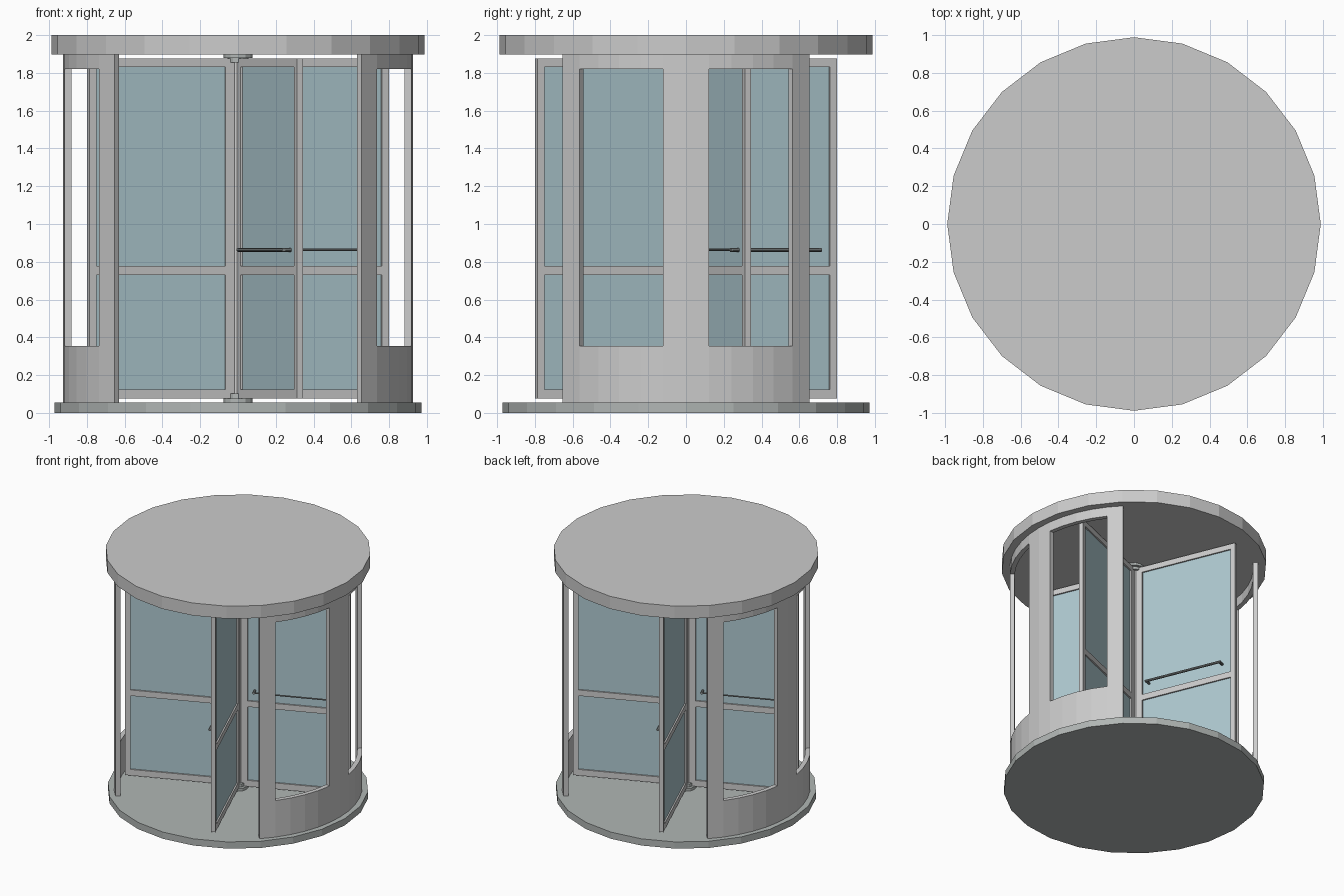
import bpy, bmesh, math
from mathutils import Matrix, Vector

if "Cube" in bpy.data.objects:
    bpy.data.objects.remove(bpy.data.objects["Cube"])


def material(name, col):
    m = bpy.data.materials.new(name)
    m.diffuse_color = (*col, 1)
    m.use_nodes = True
    m.node_tree.nodes["Principled BSDF"].inputs["Base Color"].default_value = m.diffuse_color
    return m


GLASS = material("blue_glass", (0.42, 0.58, 0.63))
DARK = material("dark_metal", (0.22, 0.24, 0.24))
FLOOR = material("floor_grey", (0.44, 0.47, 0.46))


def finish(name, bm, mat=None, turn=0):
    bmesh.ops.recalc_face_normals(bm, faces=bm.faces)
    me = bpy.data.meshes.new(name)
    bm.to_mesh(me)
    bm.free()
    ob = bpy.data.objects.new(name, me)
    ob.rotation_euler.z = turn
    if mat:
        me.materials.append(mat)
    bpy.context.collection.objects.link(ob)
    return ob


def add_disc(bm, r, z0, z1, n):
    bmesh.ops.create_cone(bm, cap_ends=True, segments=n, radius1=r, radius2=r, depth=z1 - z0,
                          matrix=Matrix.Translation((0, 0, (z0 + z1) / 2)))


def add_box(bm, x0, x1, y0, y1, z0, z1):
    mat = Matrix.Translation(((x0 + x1) / 2, (y0 + y1) / 2, (z0 + z1) / 2))
    bmesh.ops.create_cube(bm, size=1, matrix=mat @ Matrix.Diagonal((x1 - x0, y1 - y0, z1 - z0, 1)))


def add_rod(bm, a, b, r, n=8):
    a, b = Vector(a), Vector(b)
    rot = Vector((0, 0, 1)).rotation_difference(b - a).to_matrix().to_4x4()
    bmesh.ops.create_cone(bm, cap_ends=True, segments=n, radius1=r, radius2=r,
                          depth=(b - a).length, matrix=Matrix.Translation((a + b) / 2) @ rot)


# Floor, canopy
bm = bmesh.new()
add_disc(bm, 0.972, 0, 0.055, 24)
finish("floor_disc", bm, FLOOR)
bm = bmesh.new()
add_disc(bm, 0.988, 1.897, 2.0, 24)
finish("canopy", bm)

# Central post with stepped collars
bm = bmesh.new()
add_disc(bm, 0.033, 0.055, 1.9, 12)
finish("central_post", bm)
bm = bmesh.new()
for r, z0, z1 in ((0.077, 0.055, 0.077), (0.055, 0.077, 0.102),
                  (0.077, 1.878, 1.9), (0.055, 1.855, 1.878)):
    add_disc(bm, r, z0, z1, 12)
finish("post_collars", bm, FLOOR)

# Curved side walls, each with two window openings
ZS = (0.055, 0.355, 1.82, 1.9)
COLS = 12


def solid(i, k):
    return 0 <= i < COLS and 0 <= k < 3 and (k != 1 or i in (0, 5, 6, 11))


def curved_wall(name, turn):
    bm = bmesh.new()
    v = {}
    for i in range(COLS + 1):
        a = math.radians(-45 + 7.5 * i)
        for k, z in enumerate(ZS):
            for s, r in enumerate((0.89, 0.926)):
                v[i, k, s] = bm.verts.new((r * math.cos(a), r * math.sin(a), z))
    for i in range(COLS):
        for k in range(3):
            if not solid(i, k):
                continue
            ring = [(i, k), (i + 1, k), (i + 1, k + 1), (i, k + 1)]
            for s in (0, 1):
                bm.faces.new([v[c + (s,)] for c in ring])
            for e, nb in enumerate(((i, k - 1), (i + 1, k), (i, k + 1), (i - 1, k))):
                if not solid(*nb):
                    p, q = ring[e], ring[(e + 1) % 4]
                    bm.faces.new([v[p + (0,)], v[q + (0,)], v[q + (1,)], v[p + (1,)]])
    finish(name, bm, None, turn)


curved_wall("right_wall", 0)
curved_wall("left_wall", math.pi)

# Four door leaves: frame, two panes, push bar on the clockwise side
T = 0.0175
for n in range(4):
    turn = math.radians(22.5 + 90 * n)
    bm = bmesh.new()
    add_box(bm, 0.025, 0.078, -T, T, 0.075, 1.875)
    add_box(bm, 0.818, 0.858, -T, T, 0.075, 1.875)
    for z0, z1 in ((0.075, 0.125), (0.73, 0.778), (1.83, 1.875)):
        add_box(bm, 0.078, 0.818, -T, T, z0, z1)
    finish(f"leaf_frame_{n + 1}", bm, None, turn)

    bm = bmesh.new()
    for z0, z1 in ((0.125, 0.73), (0.778, 1.83)):
        add_box(bm, 0.078, 0.818, -0.006, 0.006, z0, z1)
    finish(f"leaf_glass_{n + 1}", bm, GLASS, turn)

    r = 0.006 if n % 2 == 0 else 0.01
    bm = bmesh.new()
    add_rod(bm, (0.12, -0.05, 0.863), (0.755, -0.05, 0.863), r)
    for x in (0.13, 0.745):
        add_rod(bm, (x, -0.004, 0.863), (x, -0.055, 0.863), 0.01)
    finish(f"push_bar_{n + 1}", bm, DARK, turn)
